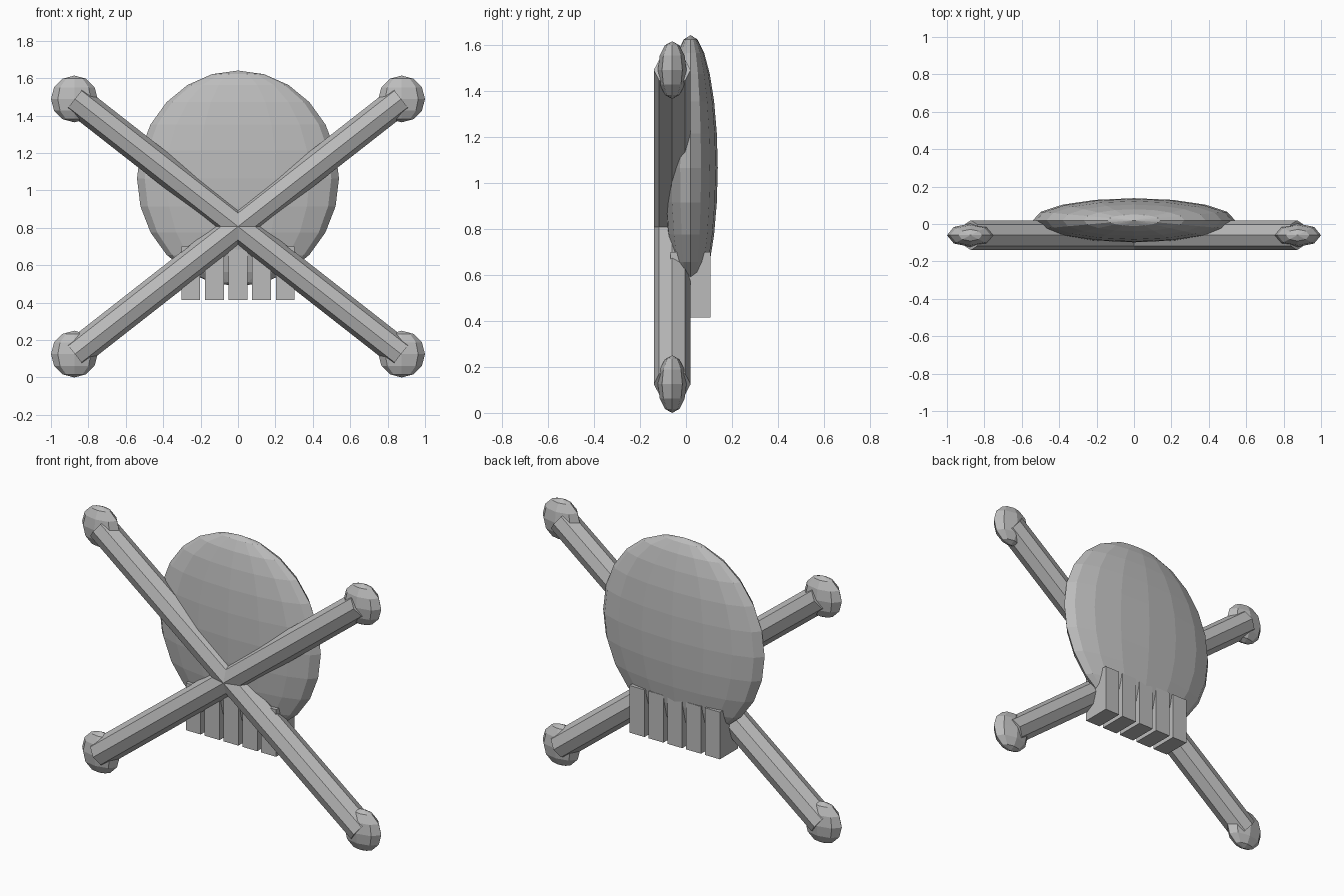
import bpy
from math import hypot
from mathutils import Vector

cube = bpy.data.objects.get("Cube")
if cube:
    bpy.data.objects.remove(cube, do_unlink=True)

# Single flat grey
grey = bpy.data.materials.new("bone_grey")
grey.use_nodes = True
colour = (0.5, 0.5, 0.5, 1)
grey.diffuse_color = colour
grey.node_tree.nodes["Principled BSDF"].inputs["Base Color"].default_value = colour


def finish(name, scale=(1, 1, 1)):
    obj = bpy.context.object
    obj.name = name
    obj.scale = scale
    obj.data.materials.append(grey)
    return obj


def ellipsoid(name, centre, radii, segments, rings):
    bpy.ops.mesh.primitive_uv_sphere_add(
        segments=segments, ring_count=rings, radius=1, location=centre)
    return finish(name, radii)


# Flattened cranium
ellipsoid("cranium", (0, 0.02, 1.064), (0.54, 0.118, 0.577), 16, 12)

# Row of teeth
for i in range(5):
    bpy.ops.mesh.primitive_cube_add(size=1, location=((i - 2) * 0.126, 0.02, 0.557))
    finish(f"tooth_{i + 1}", (0.1, 0.175, 0.285))

# Crossed bones: octagonal shafts with an edge facing forward, and knobs at the ends
END_X, END_Z, MID_Y, MID_Z = 0.872, 0.682, -0.06, 0.807
for side, label in ((1, "left"), (-1, "right")):
    axis = Vector((side * END_X, 0, END_Z))
    bpy.ops.mesh.primitive_cylinder_add(
        vertices=8, radius=0.08, depth=2 * hypot(END_X, END_Z),
        location=(0, MID_Y, MID_Z),
        rotation=axis.to_track_quat("Z", "Y").to_euler())
    finish(f"bone_shaft_{label}")
    for up, height in ((1, "upper"), (-1, "lower")):
        ellipsoid(f"bone_knob_{height}_{label}",
                  (side * 0.875, MID_Y, MID_Z + up * END_Z),
                  (0.125, 0.0625, 0.125), 8, 6)
